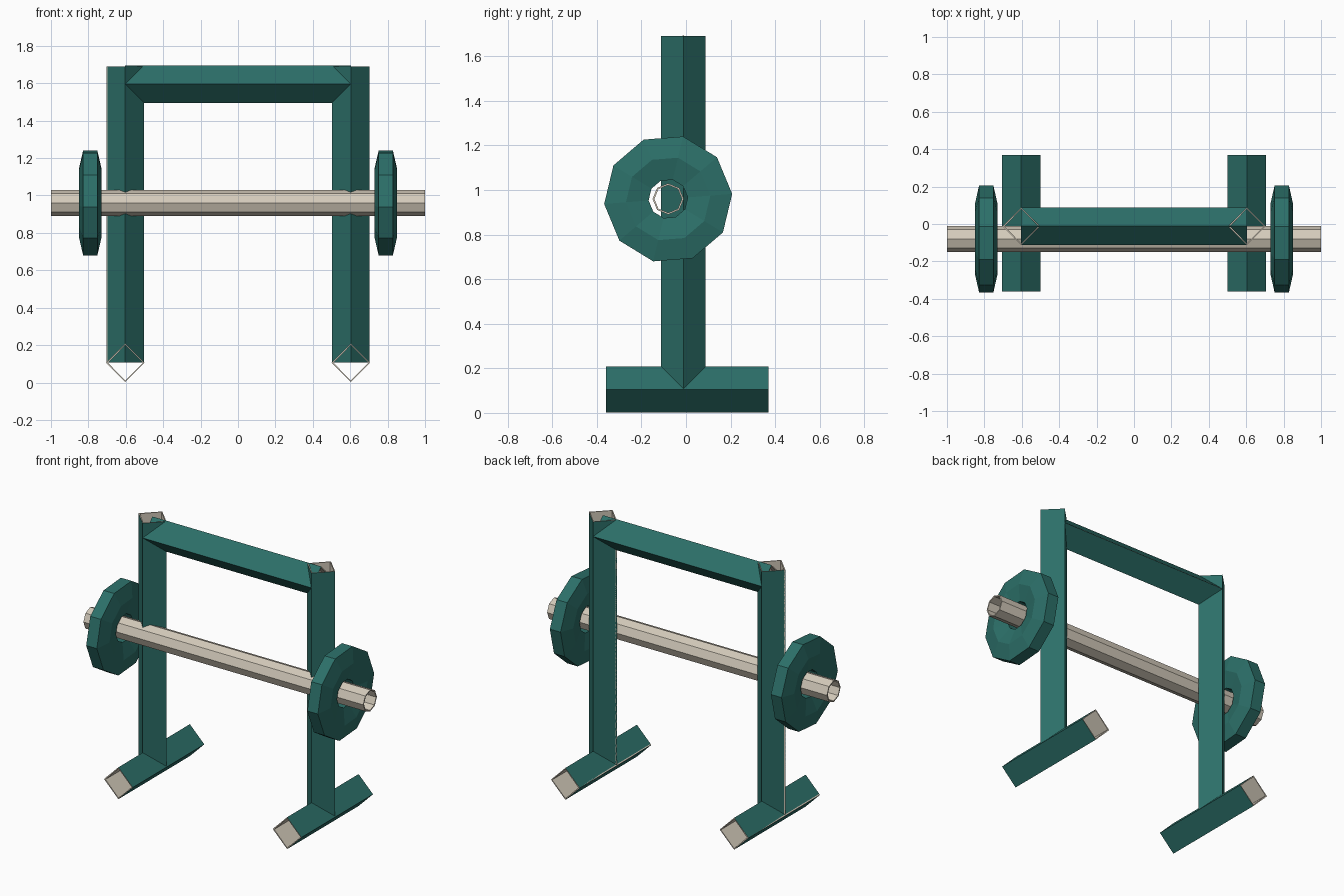
import bpy, math
from mathutils import Vector

if "Cube" in bpy.data.objects:
    bpy.data.objects.remove(bpy.data.objects["Cube"])


def material(name, rgb):
    m = bpy.data.materials.new(name)
    m.diffuse_color = (*rgb, 1)
    m.use_nodes = True
    m.node_tree.nodes["Principled BSDF"].inputs["Base Color"].default_value = m.diffuse_color
    return m


TEAL = material("teal_paint", (0.025, 0.16, 0.14))
BARE = material("bare_metal", (0.66, 0.60, 0.50))


def add_object(name, verts, faces, mats):
    me = bpy.data.meshes.new(name)
    me.from_pydata(verts, [], faces)
    for m in mats:
        me.materials.append(m)
    ob = bpy.data.objects.new(name, me)
    bpy.context.collection.objects.link(ob)
    return ob


def tube(name, start, end, seam, radius, sides, mats):
    """Thin open-ended tube rolled from a sheet, with its seam facing 'seam'."""
    a, b, u = Vector(start), Vector(end), Vector(seam)
    v = (b - a).normalized().cross(u)
    ring = [radius * (math.cos(t) * u + math.sin(t) * v)
            for t in (2 * math.pi * i / sides for i in range(sides + 1))]
    n = sides + 1
    verts = [a + p for p in ring] + [b + p for p in ring]
    faces = [(i, i + 1, n + i + 1, n + i) for i in range(sides)]
    ob = add_object(name, verts, faces, mats)
    mod = ob.modifiers.new("wall", 'SOLIDIFY')
    mod.thickness = 0.008
    mod.offset = -1
    mod.material_offset = 1
    mod.material_offset_rim = 1
    return ob


def weight_plate(name, x):
    """Ten-sided ring with a six-sided section, turned about the bar axis."""
    profile = [(0.288, -0.038), (0.288, 0.038), (0.19, 0.06),
               (0.088, 0.035), (0.088, -0.035), (0.19, -0.06)]
    n, k = 10, len(profile)
    verts, faces = [], []
    for i in range(n):
        t = math.radians(4.5) + 2 * math.pi * i / n
        for r, dx in profile:
            verts.append((x + dx, -0.08 + r * math.cos(t), 0.96 + r * math.sin(t)))
        for j in range(k):
            p, q = i * k, (i + 1) % n * k
            faces.append((p + j, q + j, q + (j + 1) % k, p + (j + 1) % k))
    ob = add_object(name, verts, faces, [TEAL])
    return ob


# Feet, posts and plates on each side
for side, s in (("left", -1), ("right", 1)):
    x = 0.603 * s
    tube(side + "_foot", (x, -0.36, 0.105), (x, 0.37, 0.105), (-1, 0, 0), 0.103, 4, [TEAL, BARE])
    tube(side + "_post", (x, -0.012, 0.108), (x, -0.012, 1.69), (-1, 0, 0), 0.1, 4, [TEAL, BARE])
    weight_plate(side + "_plate", 0.79 * s)

# Top crossbar, seam at the back
tube("crossbar", (-0.603, -0.012, 1.595), (0.603, -0.012, 1.595), (0, 1, 0), 0.1, 4, [TEAL, BARE])

# Barbell rod resting against the posts
tube("barbell_rod", (-1, -0.08, 0.96), (1, -0.08, 0.96), (0, 1, 0), 0.07, 8, [BARE, BARE])
